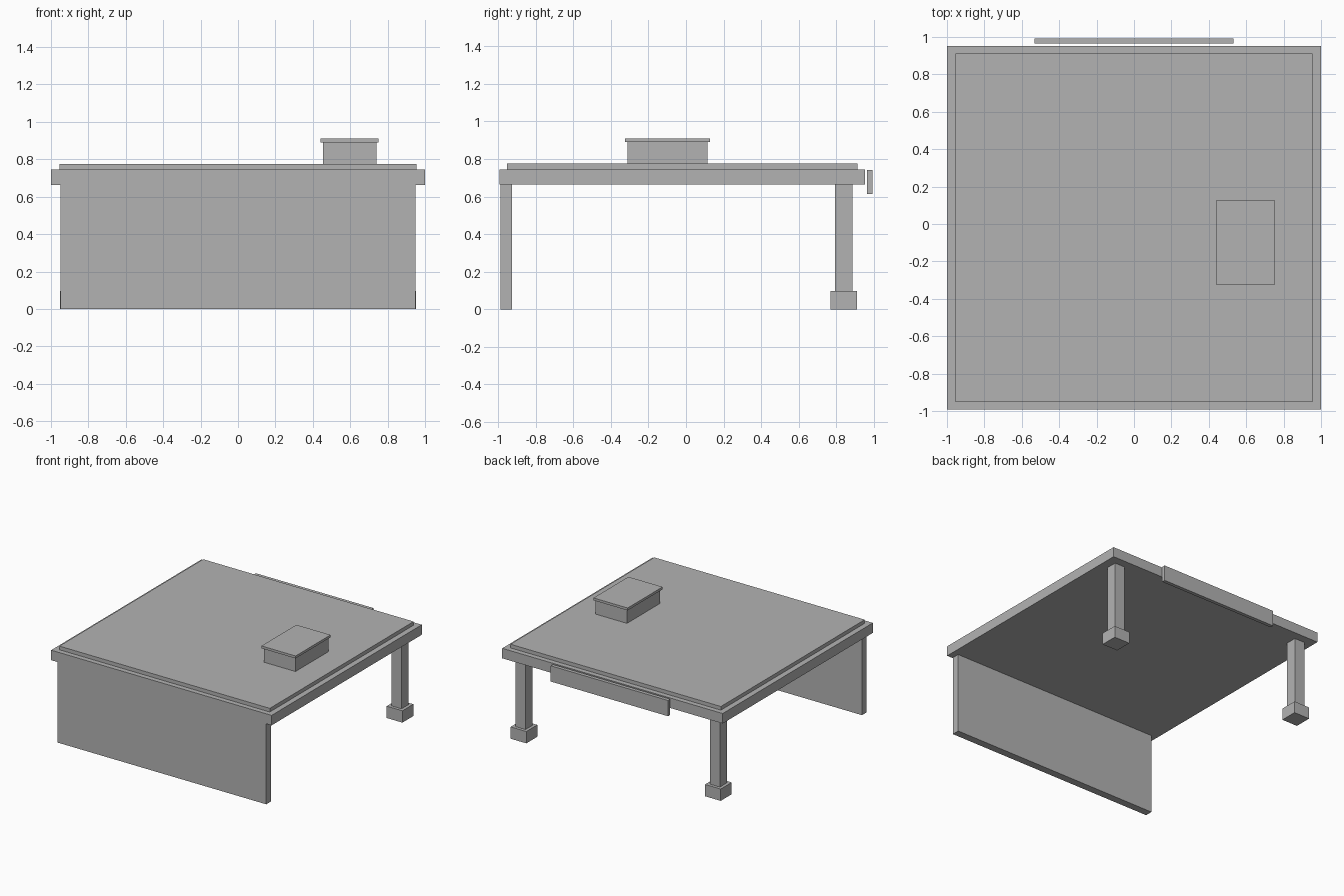
import bpy

cube = bpy.data.objects.get("Cube")
if cube:
    bpy.data.objects.remove(cube, do_unlink=True)

GREY = (0.45, 0.45, 0.45, 1.0)
grey = bpy.data.materials.new("plain grey")
grey.use_nodes = True
grey.diffuse_color = GREY
grey.node_tree.nodes["Principled BSDF"].inputs["Base Color"].default_value = GREY


def box(name, x, y, z):
    """Box spanning the given (low, high) range on each axis."""
    spans = (x, y, z)
    bpy.ops.mesh.primitive_cube_add(size=1, location=[(a + b) / 2 for a, b in spans])
    obj = bpy.context.object
    obj.name = name
    obj.scale = [b - a for a, b in spans]
    bpy.ops.object.transform_apply(location=False, rotation=False, scale=True)
    obj.data.materials.append(grey)
    return obj


# Flat roof: thick slab with a thinner raised deck
SLAB_BOTTOM, SLAB_TOP, DECK_TOP = 0.663, 0.745, 0.775
box("roof_slab", (-1, 1), (-0.993, 0.953), (SLAB_BOTTOM, SLAB_TOP))
box("roof_deck", (-0.955, 0.955), (-0.952, 0.912), (SLAB_TOP, DECK_TOP))

# Full-width wall carrying the front edge
box("front_wall", (-0.948, 0.948), (-0.988, -0.926), (0, SLAB_BOTTOM))

# Two square posts on block footings at the back
for side, sign in (("left", 1), ("right", -1)):
    for part, half, z in (("post", 0.046, (0.097, SLAB_BOTTOM)),
                          ("footing", 0.071, (0, 0.097))):
        cx, cy = sign * 0.882, 0.84
        box(f"{side}_{part}", (cx - half, cx + half), (cy - half, cy + half), z)

# Roof unit with an overhanging lid
box("roof_unit", (0.455, 0.74), (-0.312, 0.115), (DECK_TOP, 0.89))
box("roof_unit_lid", (0.44, 0.75), (-0.325, 0.128), (0.89, 0.91))

# Blank sign board standing just off the back edge
box("sign_board", (-0.532, 0.532), (0.964, 0.993), (0.613, 0.742))
